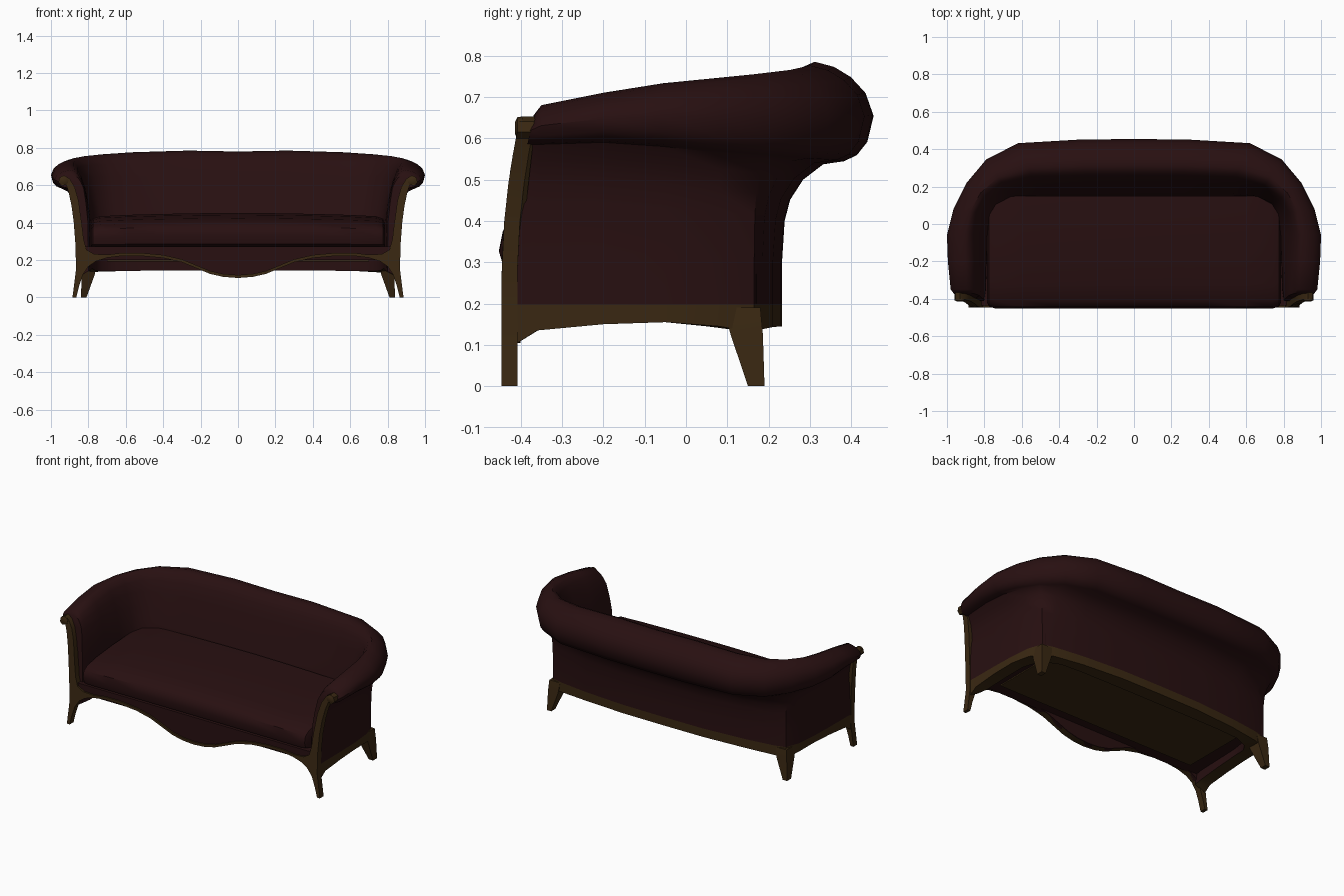
import bpy, bmesh, math
from mathutils import Vector

if "Cube" in bpy.data.objects:
    bpy.data.objects.remove(bpy.data.objects["Cube"])


def material(name, rgb):
    m = bpy.data.materials.new(name)
    m.use_nodes = True
    m.diffuse_color = (*rgb, 1)
    m.node_tree.nodes["Principled BSDF"].inputs["Base Color"].default_value = (*rgb, 1)
    return m


fabric = material("maroon_fabric", (0.021, 0.005, 0.0055))
wood = material("dark_wood", (0.042, 0.021, 0.006))


def finish(name, bm, mats, smooth=True):
    bmesh.ops.recalc_face_normals(bm, faces=bm.faces)
    mesh = bpy.data.meshes.new(name)
    bm.to_mesh(mesh)
    bm.free()
    ob = bpy.data.objects.new(name, mesh)
    bpy.context.collection.objects.link(ob)
    for m in mats:
        mesh.materials.append(m)
    if smooth:
        bpy.ops.object.select_all(action='DESELECT')
        ob.select_set(True)
        bpy.context.view_layer.objects.active = ob
        bpy.ops.object.shade_smooth_by_angle(angle=math.radians(42))
    return ob


def loft(name, rings, mats, wood_from=None, smooth=True):
    """Skin closed rings of points and cap both ends."""
    bm = bmesh.new()
    loops = [[bm.verts.new(p) for p in r] for r in rings]
    n = len(loops[0])
    for a, b in zip(loops, loops[1:]):
        for i in range(n):
            j = (i + 1) % n
            f = bm.faces.new((a[i], a[j], b[j], b[i]))
            if wood_from is not None and wood_from <= i < n:
                f.material_index = 1
    bm.faces.new(loops[0])
    bm.faces.new(loops[-1])
    return finish(name, bm, mats, smooth)


def box(name, x, y0, y1, z0, z1, mat):
    ring = [(y0, z0), (y0, z1), (y1, z1), (y1, z0)]
    return loft(name, [[(s * x, *p) for p in ring] for s in (-1, 1)], [mat], smooth=False)


def mirrored(half):
    """Outer-to-centre list of rings continued on the other side."""
    return half + [[(-x, y, z) for x, y, z in r] for r in reversed(half[:-1])]


def slant(z):
    """Backward rake of the arm fronts."""
    return 0.045 * (max(z - 0.25, 0) / 0.4) ** 2


# Rolled shell: inner foot, outer foot, roll edge, top, roll underside, rail bottom
stations = [
    ((.80, -.415), (.865, -.415), (.96, -.415), .655, .585, .10),
    ((.79, -.35), (.863, -.36), (.98, -.35), .68, .585, .135),
    ((.785, -.2), (.862, -.2), (.995, -.2), .71, .59, .15),
    ((.78, -.05), (.858, -.05), (1.0, -.06), .733, .58, .155),
    ((.765, .05), (.845, .08), (.965, .08), .745, .565, .145),
    ((.73, .10), (.815, .165), (.895, .22), .755, .555, .13),
    ((.65, .135), (.74, .185), (.79, .345), .765, .545, .138),
    ((.5, .14), (.55, .21), (.62, .432), .776, .54, .143),
    ((.25, .14), (.28, .23), (.28, .452), .785, .537, .145),
    ((0, .14), (0, .232), (0, .454), .78, .537, .145)]
inner = [(.02, .7), (.08, .86), (.16, 1.0)]
roll = [(.25, .45), (.34, .76), (.44, .94), (.55, 1), (.7, .95), (.83, .85),
        (.94, .7), (1, .48), (.95, .22), (.87, .09), (.77, .03)]
under = [(.45, 1), (.23, .93), (.09, .84), (.03, .745), (0, .55)]


def shell_ring(k, station):
    a, b, r = (Vector(p) for p in station[:3])
    top, low, rail = station[3:]
    pts = [(a, max(rail, .14))]
    pts += [(a.lerp(r, f), h * low) for f, h in inner]
    pts += [(a.lerp(r, f), low + g * (top - low)) for f, g in roll]
    pts += [(b.lerp(r, f), h * low) for f, h in under]
    pts += [(b, .198), (b, rail)]
    return [(p.x, p.y + (slant(z) if k == 0 else 0), z) for p, z in pts]


half = [shell_ring(k, s) for k, s in enumerate(stations)]
loft("rolled_back_and_arms", mirrored(half), [fabric, wood], len(half[0]) - 2)

# Seat cushion with a rounded front and a crowned top
profile = [(-.40, .27), (-.44, .285), (-.452, .33), (-.443, .375), (-.41, .40),
           (-.32, .422), (-.15, .44), (.02, .45), (.15, .45), (.15, .27)]
rings = []
for x, puff, tuck in [(.785, .72, .03), (.775, .84, .01), (.74, .91, 0), (.6, .95, 0),
                      (.4, .98, 0), (.2, 1, 0), (0, 1.01, 0)]:
    rings.append([(x, y + (tuck if y < -.3 else 0), .27 + (z - .27) * puff)
                  for y, z in profile])
loft("seat_cushion", mirrored(rings), [fabric])

# Deck under the cushion and the bottom panel
box("seat_deck", .80, -.415, .17, .2, .272, fabric)
box("bottom_panel", .70, -.34, .12, .193, .2, wood)

# Serpentine front apron with a wooden lower trim
curve = [(.82, .15), (.80, .165), (.76, .193), (.70, .212), (.62, .222), (.52, .222),
         (.4, .211), (.3, .188), (.22, .155), (.15, .126), (.08, .11), (0, .104)]


def strip(y0, y1, height=None):
    out = []
    for x, z in curve:
        top = z + height if height else .272
        out.append([(x, y0, z), (x, y0, top), (x, y1, top), (x, y1, z)])
    return mirrored(out)


loft("front_apron", strip(-.436, -.40), [fabric])
loft("apron_trim", strip(-.445, -.405, .016), [wood])

# Front legs running up into scrolled arm posts
outline = [(.865, 0), (.85, .06), (.83, .12), (.80, .165), (.76, .193), (.70, .212),
           (.70, .228), (.77, .232), (.81, .255), (.825, .31), (.836, .4), (.853, .52),
           (.873, .59), (.9, .635), (.93, .652), (.955, .64), (.96, .615), (.942, .598),
           (.92, .605), (.905, .56), (.89, .49), (.878, .4), (.869, .28), (.866, .15),
           (.885, 0)]
for side, s in (("left", 1), ("right", -1)):
    rings = [[(s * x, y + slant(z), z) for x, z in outline] for y in (-.446, -.408)]
    loft(side + "_front_leg_and_post", rings, [wood])

    # Scroll boss at the top of each post
    rings = []
    for y, r in ((-.395, .026), (-.408, .026), (-.414, .014)):
        rings.append([(s * (.932 + r * math.cos(t * math.pi / 6)), y,
                       .625 + r * math.sin(t * math.pi / 6)) for t in range(12)])
    loft(side + "_scroll_boss", rings, [wood])

    # Tapered, splayed rear legs
    rings = []
    for x0, x1, y0, y1, z in ((.81, .84, .15, .19, 0), (.765, .835, .108, .186, .125),
                              (.755, .83, .09, .18, .19)):
        rings.append([(s * x0, y0, z), (s * x1, y0, z), (s * x1, y1, z), (s * x0, y1, z)])
    loft(side + "_rear_leg", rings, [wood])
